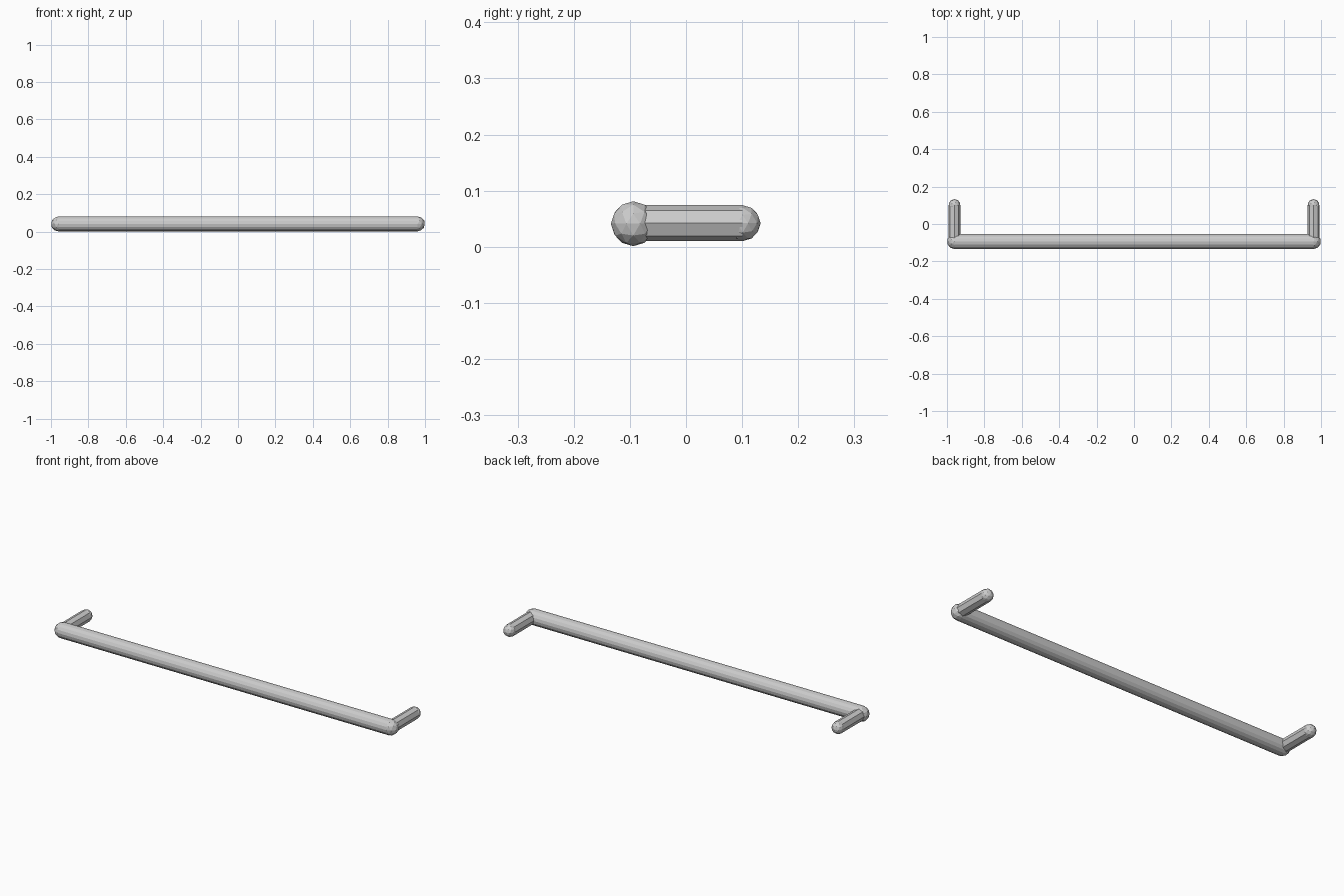
import bpy, math

if "Cube" in bpy.data.objects:
    bpy.data.objects.remove(bpy.data.objects["Cube"])

BAR_R, POST_R = 0.04, 0.032
END_X, BAR_Y, TIP_Y, Z = 0.96, -0.094, 0.101, 0.041


def rod(name, radius, sides, length, loc, rot):
    bpy.ops.mesh.primitive_cylinder_add(vertices=sides, radius=radius, depth=length,
                                        end_fill_type='NOTHING', location=loc, rotation=rot)
    bpy.context.object.name = name


def knob(name, radius, loc):
    bpy.ops.mesh.primitive_ico_sphere_add(subdivisions=2, radius=radius, location=loc)
    bpy.context.object.name = name


# Long grip bar
rod("grip_bar", BAR_R, 16, 2 * END_X, (0, BAR_Y, Z), (0, math.pi / 2, 0))

for side, s in (("left", -1), ("right", 1)):
    # Rounded bar end
    knob(side + "_bar_end", BAR_R, (s * END_X, BAR_Y, Z))
    # Mounting post with rounded tip
    rod(side + "_post", POST_R, 8, TIP_Y - BAR_Y,
        (s * END_X, (TIP_Y + BAR_Y) / 2, Z + 0.001), (math.pi / 2, 0, 0))
    knob(side + "_post_tip", POST_R, (s * END_X, TIP_Y, Z + 0.001))
